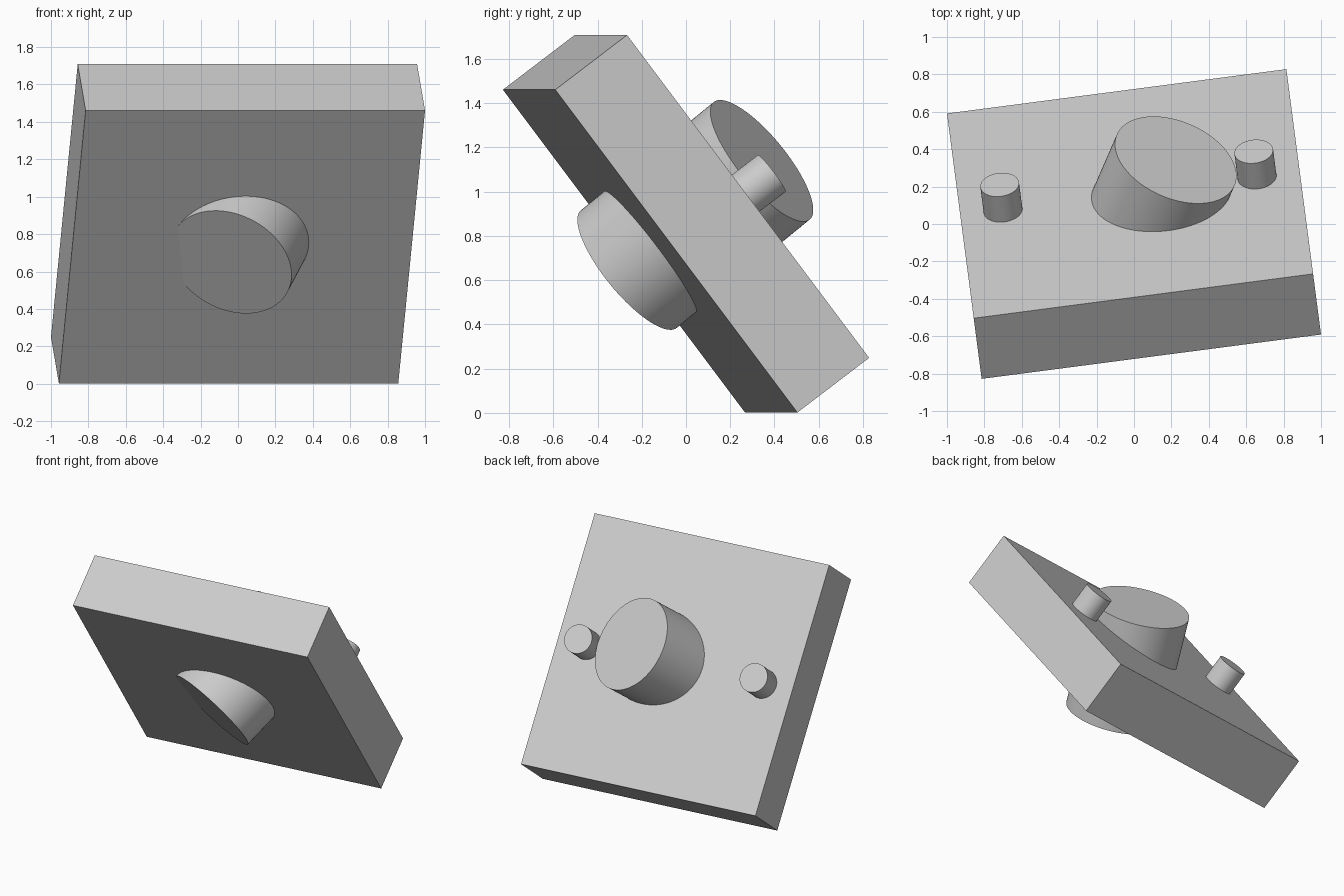
import bpy
from math import radians
from mathutils import Matrix, Vector

default = bpy.data.objects.get("Cube")
if default:
    bpy.data.objects.remove(default, do_unlink=True)

grey = bpy.data.materials.new("light_grey")
grey.use_nodes = True
grey.diffuse_color = (0.6, 0.6, 0.6, 1)
grey.node_tree.nodes["Principled BSDF"].inputs["Base Color"].default_value = (0.6, 0.6, 0.6, 1)

# Frame of the leaning plate: local x across, local z out of its back face
SIDE, THICK = 1.83, 0.41
plate_frame = (Matrix.Translation((0, 0, 0.855))
               @ Matrix.Rotation(radians(7.44), 4, 'Z')
               @ Matrix.Rotation(radians(-52.9), 4, 'X'))


def finish(name, local):
    """Name and colour the new object and set it in the plate frame."""
    ob = bpy.context.object
    ob.name = name
    ob.matrix_world = plate_frame @ local
    ob.data.materials.append(grey)
    return ob


def cylinder(name, radius, length, centre, axis):
    bpy.ops.mesh.primitive_cylinder_add(vertices=96, radius=radius, depth=length)
    bpy.ops.object.shade_smooth_by_angle(angle=radians(30))
    turn = Vector(axis).to_track_quat('Z', 'Y').to_matrix().to_4x4()
    return finish(name, Matrix.Translation(centre) @ turn)


# Square plate
bpy.ops.mesh.primitive_cube_add(size=1)
plate = bpy.context.object
plate.data.transform(Matrix.Diagonal((SIDE, SIDE, THICK, 1)))
finish("plate", Matrix.Identity(4))

# Slanted drum running through the plate
cylinder("slanted_drum", 0.343, 0.818, (0.097, -0.014, 0.048), (0.4125, -0.063, 0.909))

# Pair of pegs on the back face, rooted inside the plate
PEG, ROOT = 0.173, 0.05
for side, name in ((-1, "right_peg"), (1, "left_peg")):
    cylinder(name, 0.104, PEG + ROOT,
             (side * 0.685, 0, THICK / 2 + (PEG - ROOT) / 2), (0, 0, 1))
